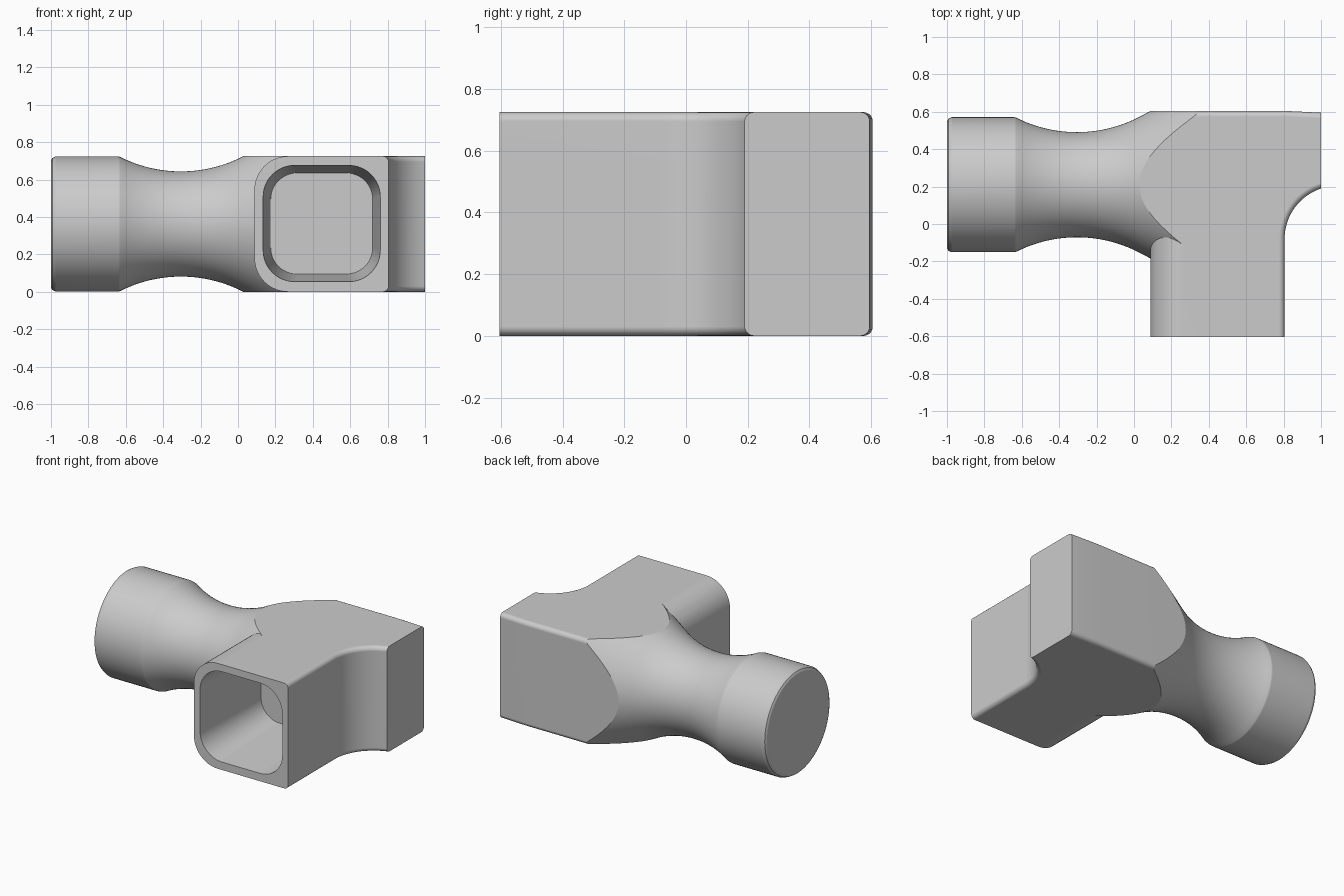
import bpy, bmesh
from math import sin, cos, pi, sqrt, asin
from mathutils import Vector

cube = bpy.data.objects.get("Cube")
if cube:
    bpy.data.objects.remove(cube, do_unlink=True)

HEIGHT, HALF_Y = 0.725, 0.605
AXIS_Y, AXIS_Z = 0.21, HEIGHT / 2

grey = bpy.data.materials.new("light_grey")
grey.use_nodes = True
grey.diffuse_color = (0.6, 0.6, 0.6, 1)
grey.node_tree.nodes["Principled BSDF"].inputs["Base Color"].default_value = grey.diffuse_color


def loft(name, loops, bevel_rule=None, width=0.03):
    """Solid skinned through equal-length loops and capped at both ends."""
    bm = bmesh.new()
    rings = [[bm.verts.new(p) for p in loop] for loop in loops]
    n = len(rings[0])
    for a, b in zip(rings, rings[1:]):
        for i in range(n):
            j = (i + 1) % n
            bm.faces.new((a[i], a[j], b[j], b[i]))
    bm.faces.new(rings[0])
    bm.faces.new(rings[-1])
    bmesh.ops.recalc_face_normals(bm, faces=bm.faces)
    if bevel_rule:
        edges = [e for e in bm.edges if bevel_rule(e)]
        bmesh.ops.bevel(bm, geom=edges, offset=width, segments=5,
                        profile=0.5, affect='EDGES')
    mesh = bpy.data.meshes.new(name)
    bm.to_mesh(mesh)
    bm.free()
    mesh.materials.append(grey)
    obj = bpy.data.objects.new(name, mesh)
    bpy.context.collection.objects.link(obj)
    return obj


def rounded_rect(x0, x1, z0, z1, y, r_left, r_right, steps=12):
    """Rounded rectangle facing the front, with its own radius on each side."""
    points = []
    corners = [(x1, z1, -1, -1, r_right, 0), (x0, z1, 1, -1, r_left, 1),
               (x0, z0, 1, 1, r_left, 2), (x1, z0, -1, 1, r_right, 3)]
    for x, z, sx, sz, r, quarter in corners:
        if r == 0:
            points.append((x, y, z))
            continue
        for i in range(steps + 1):
            a = (quarter + i / steps) * pi / 2
            points.append((x + sx * r + r * cos(a), y, z + sz * r + r * sin(a)))
    return points


def combine(target, tool, operation):
    mod = target.modifiers.new(operation.lower(), 'BOOLEAN')
    mod.operation, mod.object, mod.solver = operation, tool, 'EXACT'
    bpy.context.view_layer.objects.active = target
    bpy.ops.object.modifier_apply(modifier=mod.name)
    bpy.data.objects.remove(tool, do_unlink=True)


# Turned handle: collar, hollow waist, then a cone flaring into the head
profile = [(-1, 0.338), (-0.993, 0.352), (-0.975, 0.361), (-0.64, 0.361)]
WAIST_X, WAIST_R, ARC = -0.305, 0.281, 0.72
for i in range(25):
    dx = -0.325 + 0.65 * i / 24
    profile.append((WAIST_X + dx, WAIST_R + ARC - sqrt(ARC ** 2 - dx ** 2)))
profile += [(0.38, 0.546), (0.38, 1.6), (1.2, 1.6)]
SIDES = 96
body = loft("fitting_body", [
    [(x, AXIS_Y + r * cos(2 * pi * i / SIDES), AXIS_Z + r * sin(2 * pi * i / SIDES))
     for i in range(SIDES)] for x, r in profile])

# Head outline in plan, with a scooped corner on the left side
SCOOP = 0.284
plan = [(-1.1, -0.2), (-1.1, HALF_Y), (0.8, HALF_Y), (1, 0.595)]
end = asin(0.27 / SCOOP)
for i in range(17):
    a = end * (1 - i / 16)
    plan.append((0.805 + SCOOP * (1 - cos(a)), -0.08 + SCOOP * sin(a)))
plan[4] = (1, plan[4][1])
plan += [(0.805, -HALF_Y), (0.45, -HALF_Y), (0.45, -0.2)]


def long_rim(edge):
    a, b = (v.co for v in edge.verts)
    mid = (a + b) / 2
    back = mid.y > 0.59 and mid.x > -1
    scoop_side = mid.x > 0.8 and mid.y < 0.3
    return abs(a.z - b.z) < 0.01 and mid.x < 0.999 and (back or scoop_side)


envelope = loft("head_envelope", [[(x, y, z) for x, y in plan] for z in (0, HEIGHT)],
                long_rim)
combine(body, envelope, 'INTERSECT')

# Rounded side of the socket
socket = loft("socket_side", [
    rounded_rect(0.088, 0.5, 0, HEIGHT, y, 0.18, 0) for y in (-HALF_Y, 0.1)])
combine(body, socket, 'UNION')

# Tapered pocket in the socket
pocket = loft("socket_pocket", [
    rounded_rect(0.131, 0.764, 0.051, 0.679, -0.655, 0.17, 0.17),
    rounded_rect(0.175, 0.72, 0.095, 0.635, 0, 0.14, 0.14)])
combine(body, pocket, 'DIFFERENCE')

# Smooth shading with crisp edges
bpy.ops.object.select_all(action='DESELECT')
body.select_set(True)
bpy.context.view_layer.objects.active = body
bpy.ops.object.shade_smooth_by_angle(angle=0.45)
normals = body.modifiers.new("even_normals", 'WEIGHTED_NORMAL')
normals.keep_sharp = True
